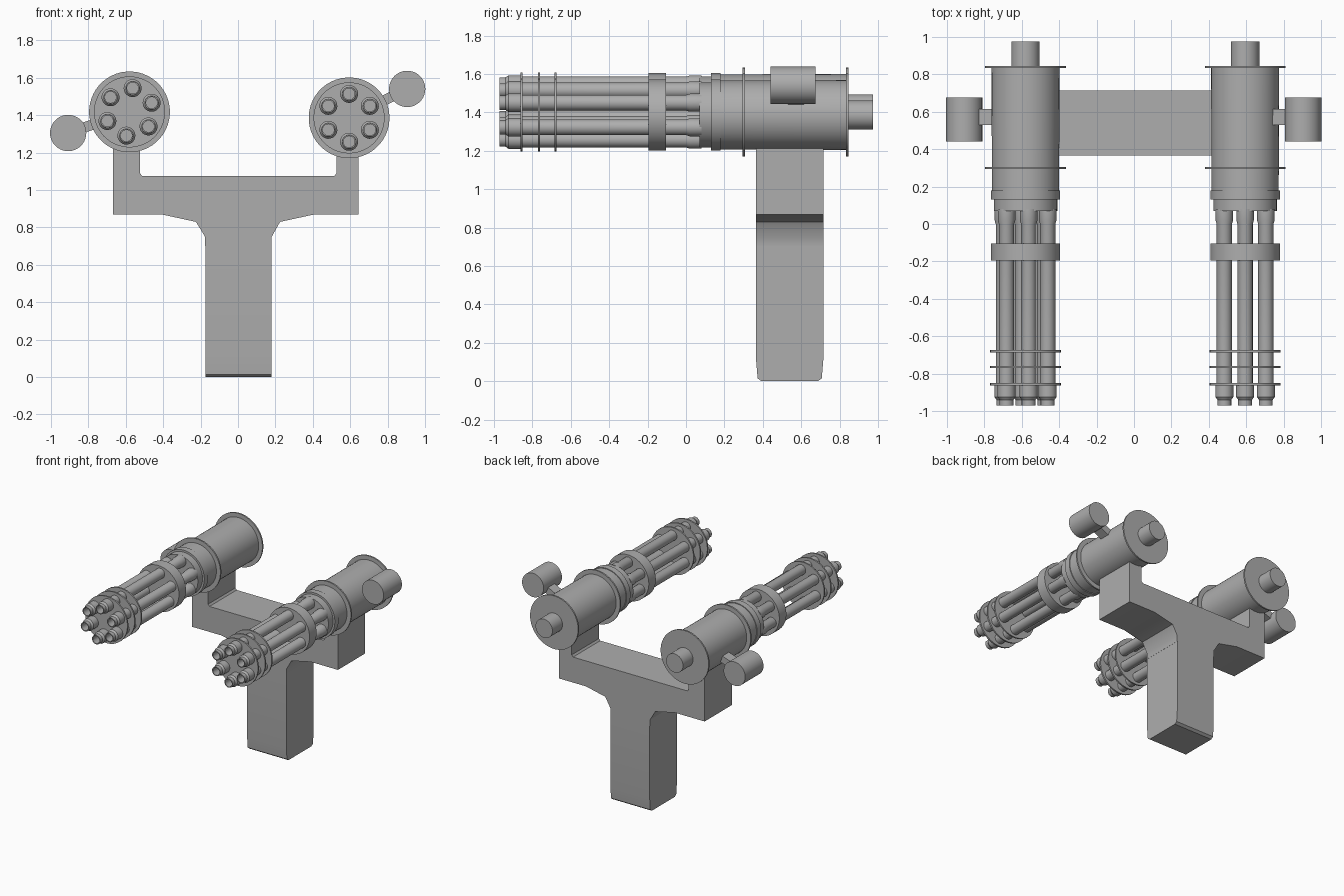
import bpy, bmesh, math
from mathutils import Matrix, Vector

if "Cube" in bpy.data.objects:
    bpy.data.objects.remove(bpy.data.objects["Cube"])

grey = bpy.data.materials.new("gunmetal_grey")
grey.diffuse_color = (0.42, 0.42, 0.42, 1)
grey.use_nodes = True
grey.node_tree.nodes["Principled BSDF"].inputs["Base Color"].default_value = grey.diffuse_color


def finish(bm, name, matrix=None):
    """Smooth faces with sharp edges above 30 degrees, then make the object."""
    bmesh.ops.recalc_face_normals(bm, faces=bm.faces)
    for f in bm.faces:
        f.smooth = True
    for e in bm.edges:
        e.smooth = len(e.link_faces) == 2 and e.calc_face_angle(0) < math.radians(30)
    me = bpy.data.meshes.new(name)
    bm.to_mesh(me)
    bm.free()
    me.materials.append(grey)
    ob = bpy.data.objects.new(name, me)
    bpy.context.collection.objects.link(ob)
    if matrix:
        ob.matrix_world = matrix
    return ob


def lathe(bm, profile, cx=0, cz=0, n=48):
    """Revolve (y, radius) points about a y-parallel axis; ends are capped."""
    rings = []
    for y, r in profile:
        rings.append([bm.verts.new((cx + r * math.cos(2 * math.pi * i / n), y,
                                    cz + r * math.sin(2 * math.pi * i / n))) for i in range(n)])
    for a, b in zip(rings, rings[1:]):
        for i in range(n):
            j = (i + 1) % n
            bm.faces.new((a[i], a[j], b[j], b[i]))
    bm.faces.new(rings[0])
    bm.faces.new(rings[-1])


def disc(bm, y0, y1, r):
    lathe(bm, [(y0, r), (y1, r)])


def prism(name, pts, y0, y1):
    """Extrude an (x, z) outline along y."""
    bm = bmesh.new()
    face = bm.faces.new([bm.verts.new((x, y0, z)) for x, z in pts])
    ext = bmesh.ops.extrude_face_region(bm, geom=[face])["geom"]
    bmesh.ops.translate(bm, vec=(0, y1 - y0, 0),
                        verts=[v for v in ext if isinstance(v, bmesh.types.BMVert)])
    return finish(bm, name)


def gun(side, x, z, angle):
    """Rotary gun along y; angle turns the barrels and the side drum arm."""
    place = Matrix.Translation((x, 0, z)) @ Matrix.Rotation(-angle, 4, 'Y')

    # housing with stepped nose
    bm = bmesh.new()
    lathe(bm, [(0.84, 0.182), (0.18, 0.18), (0.18, 0.186), (0.13, 0.186),
               (0.13, 0.17), (0.07, 0.17)])
    finish(bm, side + "_housing", place)

    # flanges and rear stub
    bm = bmesh.new()
    disc(bm, 0.294, 0.306, 0.216)
    disc(bm, 0.834, 0.846, 0.216)
    disc(bm, 0.84, 0.975, 0.076)
    finish(bm, side + "_flanges_and_rear_stub", place)

    # barrel clamp and thin muzzle discs
    bm = bmesh.new()
    disc(bm, -0.195, -0.105, 0.186)
    for y in (-0.68, -0.765, -0.857):
        disc(bm, y - 0.006, y + 0.006, 0.19)
    finish(bm, side + "_barrel_clamps", place)

    # six hollow barrels
    bm = bmesh.new()
    for k in range(6):
        a = math.radians(30 + 60 * k) - math.radians(26.5)
        lathe(bm, [(0.08, 0.047), (0.02, 0.047), (0.0, 0.041), (-0.855, 0.041),
                   (-0.86, 0.048), (-0.925, 0.048), (-0.94, 0.037), (-0.97, 0.037),
                   (-0.97, 0.03), (-0.9, 0.03)],
              0.128 * math.cos(a), 0.128 * math.sin(a), 24)
    finish(bm, side + "_barrels", place)

    # side drum on a short arm
    bm = bmesh.new()
    lathe(bm, [(0.44, 0.097), (0.675, 0.097)], 0.347, 0, 40)
    finish(bm, side + "_side_drum", place)
    bm = bmesh.new()
    bmesh.ops.create_cube(bm, size=1, matrix=Matrix.Translation((0.22, 0.573, 0))
                          @ Matrix.Diagonal((0.1, 0.085, 0.055, 1)))
    finish(bm, side + "_drum_arm", place)


gun("right", 0.594, 1.386, math.radians(26.5))
gun("left", -0.58, 1.418, math.radians(199))

# yoke: crossbar, uprights and flared neck
prism("yoke", [(-0.176, 0.7), (-0.176, 0.75), (-0.225, 0.83), (-0.40, 0.868),
               (-0.668, 0.868), (-0.668, 1.31), (-0.524, 1.31), (-0.524, 1.09),
               (-0.512, 1.075), (0.515, 1.075), (0.527, 1.09), (0.527, 1.28),
               (0.643, 1.28), (0.643, 0.868), (0.40, 0.868), (0.225, 0.83),
               (0.18, 0.75), (0.18, 0.7)], 0.365, 0.715)

# column with tapered foot, built from stacked rectangles (z, y inset)
bm = bmesh.new()
rows = []
for z, d in ((0, 0.028), (0.015, 0.008), (0.11, 0.0), (0.7, 0.0)):
    rows.append([bm.verts.new(c) for c in ((-0.174, 0.365 + d, z), (0.179, 0.365 + d, z),
                                           (0.179, 0.715 - d, z), (-0.174, 0.715 - d, z))])
for a, b in zip(rows, rows[1:]):
    for i in range(4):
        j = (i + 1) % 4
        bm.faces.new((a[i], a[j], b[j], b[i]))
bm.faces.new(rows[0])
bm.faces.new(rows[-1])
finish(bm, "column")
